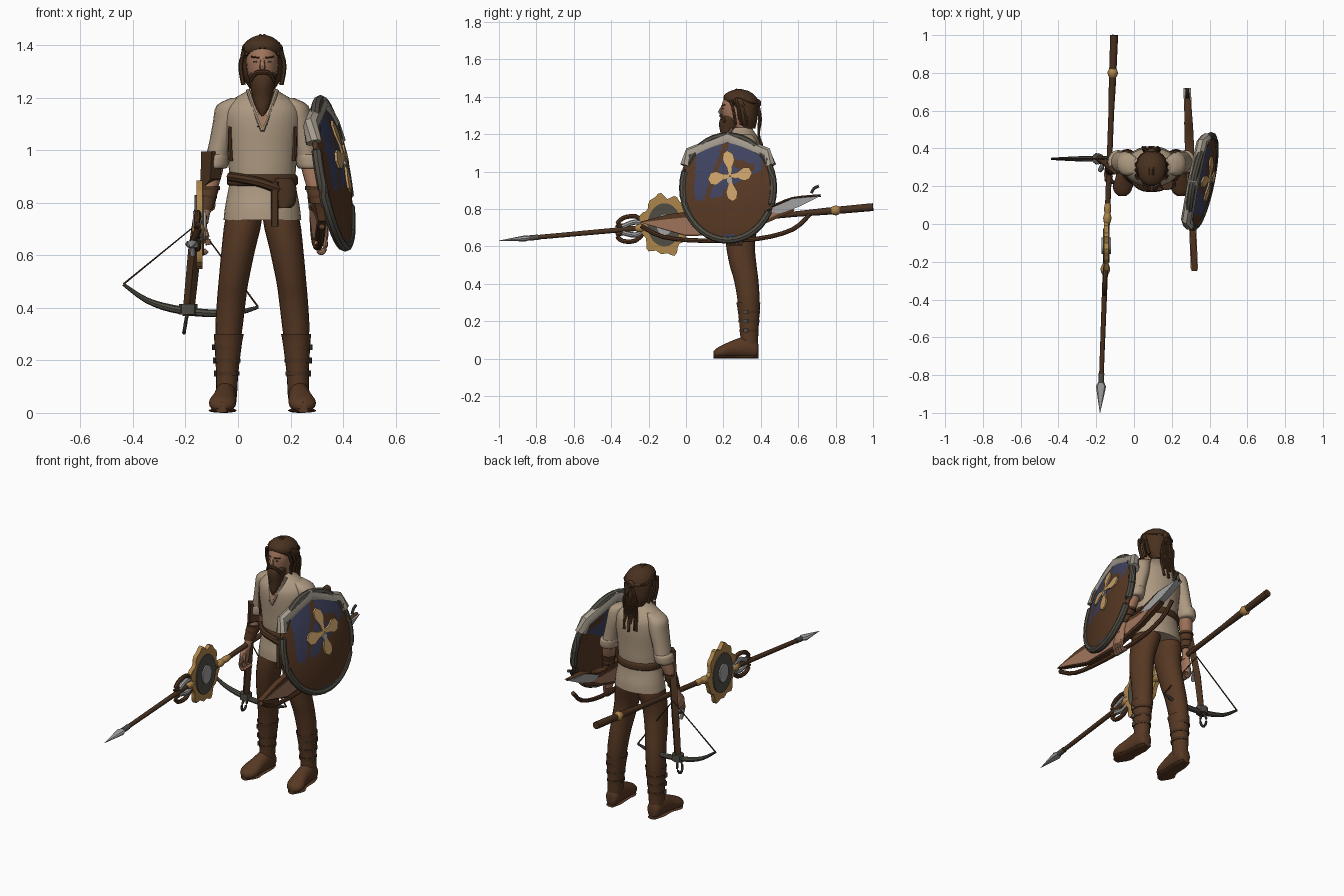
import bpy, bmesh, math, random
from mathutils import Vector

random.seed(4)
cube = bpy.data.objects.get("Cube")
if cube:
    bpy.data.objects.remove(cube, do_unlink=True)

CX = 0.093  # centre line of the figure


def material(name, color):
    mat = bpy.data.materials.new(name)
    mat.use_nodes = True
    mat.diffuse_color = (*color, 1)
    node = mat.node_tree.nodes["Principled BSDF"]
    node.inputs["Base Color"].default_value = (*color, 1)
    node.inputs["Roughness"].default_value = 0.8
    return mat


linen = material("linen", (0.42, 0.32, 0.22))
leather = material("brown leather", (0.095, 0.04, 0.017))
dark = material("dark brown", (0.066, 0.031, 0.014))
skin = material("skin", (0.35, 0.175, 0.105))
steel = material("steel", (0.36, 0.36, 0.36))
iron = material("dark iron", (0.08, 0.074, 0.058))
gold = material("worn gold", (0.42, 0.235, 0.07))
tan = material("painted gold", (0.58, 0.35, 0.14))
blue = material("shield blue", (0.05, 0.055, 0.115))
pale = material("pale metal", (0.38, 0.335, 0.275))


def finish(name, bm, *mats):
    bmesh.ops.recalc_face_normals(bm, faces=bm.faces)
    mesh = bpy.data.meshes.new(name)
    bm.to_mesh(mesh)
    bm.free()
    for mat in mats:
        mesh.materials.append(mat)
    mesh.shade_smooth()
    mesh.set_sharp_from_angle(angle=math.radians(40))
    obj = bpy.data.objects.new(name, mesh)
    bpy.context.collection.objects.link(obj)
    return obj


def resample(rows, steps):
    """Catmull-Rom through rows of numbers."""
    out = []
    for i in range(len(rows) - 1):
        a, b, c, d = (rows[min(max(k, 0), len(rows) - 1)] for k in range(i - 1, i + 3))
        for s in range(steps):
            t = s / steps
            out.append([q + t / 2 * (r - p + t * (2 * p - 5 * q + 4 * r - w + t * (3 * q - p - 3 * r + w)))
                        for p, q, r, w in zip(a, b, c, d)])
    return out + [list(rows[-1])]


def loft(name, mat, rows, axis=None, n=16, steps=3):
    """Rows are x, y, z, radius, second radius; axis None follows the path."""
    rows = resample([(*r, r[3]) if len(r) == 4 else r for r in rows], steps)
    bm, rings = bmesh.new(), []
    pts = [Vector(r[:3]) for r in rows]
    for i, (p, r) in enumerate(zip(pts, rows)):
        u, v = Vector((1, 0, 0)), Vector((0, 1, 0)) if axis == "Z" else Vector((0, 0, 1))
        if axis is None:
            t = (pts[min(i + 1, len(pts) - 1)] - pts[max(i - 1, 0)]).normalized()
            u = t.cross(Vector((0, 0, 1)) if abs(t.z) < 0.95 else Vector((0, 1, 0))).normalized()
            v = u.cross(t)
        angles = [math.tau * k / n for k in range(n)]
        rings.append([bm.verts.new(p + u * r[3] * math.cos(a) + v * r[4] * math.sin(a)) for a in angles])
    for a, b in zip(rings, rings[1:]):
        for k in range(n):
            bm.faces.new((a[k], a[k - 1], b[k - 1], b[k]))
    bm.faces.new(rings[0])
    bm.faces.new(rings[-1])
    return finish(name, bm, mat)


def tube(name, mat, points, radius, n=8, steps=3):
    return loft(name, mat, [(*p, radius) for p in points], n=n, steps=steps)


def plate(name, mat, outline, place, thick):
    """Flat outline with its corners put in space by place(u, v, w)."""
    bm = bmesh.new()
    sides = [[bm.verts.new(place(u, v, w)) for u, v in outline] for w in (-thick / 2, thick / 2)]
    for side in sides:
        bm.faces.new(side)
    for k in range(len(outline)):
        bm.faces.new((sides[0][k], sides[0][k - 1], sides[1][k - 1], sides[1][k]))
    return finish(name, bm, mat)


# Torso: tunic, belt, pouch, open collar
loft("tunic", linen, [(CX, .3, z, a, b) for z, a, b in (
    (.735, .148, .113), (.78, .143, .11), (.83, .134, .1), (.88, .125, .095), (.93, .128, .098), (1.0, .134, .1),
    (1.09, .146, .105), (1.15, .145, .1), (1.19, .118, .08), (1.22, .07, .06), (1.235, .05, .05))], "Z", 28)
loft("belt", dark, [(CX, .3, z, a, a - .03) for z, a in ((.865, .126), (.873, .135), (.9, .134), (.908, .126))], "Z", 28)
tube("belt_wrap", dark, [(-.03, .26, .9), (.03, .2, .89), (CX, .187, .875), (.16, .2, .85), (.205, .25, .845)], .018)
loft("belt_pouch", dark, [(.175, .21, z, a, .03) for z, a in ((.78, .025), (.8, .044), (.86, .047), (.895, .03))], "Z")
loft("belt_tail", dark, [(.14, .185, z, .014, .008) for z in (.88, .8, .71)], "Z", 8)
plate("open_collar", skin, [(-.04, 1.225), (.04, 1.225), (0, 1.08)],
      lambda u, v, w: (CX + u, .186 + (v - 1.09) * .32 + w, v), .009)
for s in (-1, 1):
    tube("collar_edge", linen, [(CX + s * .055, .245, 1.23), (CX + s * .028, .208, 1.15), (CX, .186, 1.075)], .008)
    tube("side_lacing", leather, [(CX + s * .122, .246, 1.09), (CX + s * .123, .25, 1.02), (CX + s * .12, .252, .96)], .008)
for k in range(4):
    tube("collar_lace", leather, [(CX - .02, .188 + k * .008, 1.09 + k * .02),
                                  (CX + .02, .19 + k * .008, 1.1 + k * .02)], .003, 6, 1)

# Arms and legs, built for both sides
for s, side in ((-1, "right"), (1, "left")):
    def out(rows):
        return [(CX + s * r[0], *r[1:]) for r in rows]

    loft(side + "_sleeve", linen, out([(.09, .31, 1.2, .03, .04), (.125, .315, 1.17, .05, .06), (.138, .32, 1.11, .05, .064),
                                       (.158, .325, 1.03, .045, .058), (.177, .33, .95, .045, .055)]), "Z")
    loft(side + "_cuff", linen, out([(.172, .33, .985, .046, .058), (.177, .33, .975, .052, .062),
                                     (.182, .328, .94, .051, .06), (.184, .326, .93, .043, .05)]), "Z")
    loft(side + "_forearm", skin, out([(.178, .33, .96, .036), (.195, .315, .89, .036),
                                       (.218, .29, .78, .024), (.228, .275, .72, .021)]), "Z")
    loft(side + "_hand", skin, out([(.226, .277, .735, .018, .022), (.232, .265, .7, .019, .04),
                                    (.233, .26, .665, .017, .038), (.23, .262, .645, .012, .03)]), "Z")
    for k in range(4):
        y = .232 + k * .02
        tube(side + "_finger", skin, out([(.235, y, .67), (.24, y, .635), (.226, y, .61), (.212, y, .62)]), .01)
    tube(side + "_thumb", skin, out([(.22, .245, .7), (.212, .225, .67), (.205, .222, .64)]), .011)
    loft(side + "_bracer", leather, out([(.2, .309, .865, .038), (.207, .302, .835, .036), (.219, .288, .775, .03)]), "Z")
    for k in range(3):
        loft(side + "_bracer_strap", dark, out([(.202 + k * .007, .307 - k * .007, .855 - k * .033 + d, .04 - k * .004)
                                                for d in (-.006, .006)]), "Z")
    loft(side + "_trouser_leg", leather, out([
        (.064, .3, .8, .05, .07), (.072, .3, .735, .07, .09), (.092, .29, .62, .064, .078), (.11, .305, .5, .057, .072),
        (.118, .32, .43, .055, .066), (.127, .333, .33, .052, .06), (.13, .335, .26, .045, .055)]), "Z", 20)
    loft(side + "_boot_shaft", leather, out([
        (.128, .333, .29, .05, .058), (.128, .333, .3, .057, .064), (.13, .335, .27, .053, .06),
        (.134, .338, .16, .043, .05), (.137, .338, .06, .04, .046)]), "Z", 20)
    loft(side + "_foot", leather, out([
        (.137, .388, .045, .015, .025), (.137, .375, .05, .036, .049), (.14, .32, .06, .042, .059), (.145, .25, .05, .045, .048),
        (.152, .2, .038, .052, .037), (.154, .165, .03, .04, .027), (.155, .148, .026, .015, .015)]), "Y", 18)
    loft(side + "_sole", leather, out([(.137, .388, .009, .025, .009), (.14, .33, .009, .042, .009), (.144, .25, .009, .042, .009),
                                       (.152, .2, .009, .054, .009), (.155, .147, .009, .02, .009)]), "Y", 12)
    for z in (.25, .2, .15):
        r = .036 + z * .065
        loft(side + "_boot_strap", dark, out([(.133, .337, z + d, r, r + .007) for d in (-.008, .008)]), "Z", 18)
        loft(side + "_buckle", iron, out([(.134 + r, .32, z + d, .005, .012) for d in (-.011, .011)]), "Z", 8)

# Head, face and hair
loft("head", skin, [(CX, *r) for r in (
    (.315, 1.18, .05, .05), (.31, 1.23, .042, .046), (.275, 1.25, .042, .062), (.268, 1.29, .056, .073),
    (.27, 1.35, .062, .08), (.28, 1.4, .05, .07), (.28, 1.425, .02, .03))], "Z", 20)
loft("nose", skin, [(CX, .195, 1.35, .007, .006), (CX, .184, 1.32, .011, .012), (CX, .19, 1.305, .01, .008)], "Z", 8)
loft("beard", dark, [(CX, *r) for r in (
    (.255, 1.305, .05, .045), (.245, 1.285, .053, .062), (.235, 1.25, .047, .06), (.22, 1.2, .037, .036),
    (.205, 1.16, .024, .02), (.2, 1.13, .006, .006))], "Z", 14)
loft("hair_cap", dark, [(CX, *r) for r in (
    (.335, 1.23, .045, .035), (.322, 1.28, .074, .06), (.315, 1.34, .081, .07), (.296, 1.378, .08, .09),
    (.285, 1.41, .066, .08), (.285, 1.432, .036, .045), (.285, 1.44, .008, .01))], "Z", 24)
for s in (-1, 1):
    tube("moustache", dark, [(CX, .186, 1.298), (CX + s * .025, .19, 1.294), (CX + s * .043, .21, 1.265)], .009)
    tube("eyebrow", dark, [(CX + s * .012, .193, 1.353), (CX + s * .042, .207, 1.357)], .004, 6)
    loft("eye", iron, [(CX + s * .027, .197, 1.337 + d, .008, .004) for d in (-.003, .003)], "Z", 8)
    for k in range(6):
        u = .008 + k * .013
        tube("hair_strand", dark, [(CX + s * u, .205 + k * .009, 1.385 - k * .006), (CX + s * u * .95, .27, 1.437 - k * .008),
                                   (CX + s * u * .95, .345, 1.41 - k * .008), (CX + s * u * .3, .385, 1.365)], .007, 6)
    for k in range(3):
        tube("side_lock", dark, [(CX + s * .07, .24 + k * .03, 1.38), (CX + s * .083, .255 + k * .03, 1.32),
                                 (CX + s * .072, .265 + k * .03, 1.25)], .009, 6)
loft("hair_knot", dark, [(CX, .37 + k * .015, 1.365, r) for k, r in enumerate((.012, .024, .012))], "Y", 10)
for k in range(7):
    x = CX + (k - 3) * .013
    tube("hair_braid", dark, [(CX, .385, 1.36), (x, .39 + random.uniform(0, .01), 1.28), (x, .388, 1.2),
                              (x + random.uniform(-.01, .01), .405, random.uniform(1.07, 1.16))], .008, 6)


# Round shield, leaning and domed
def on_shield(u, v, w=0):
    y, z = .225 + u * .255, .912 + v * .293
    dome = .045 * max(0, 1 - u * u - v * v)
    return Vector((.355 + .2 * (y - .225) - .17 * (z - .92) + dome + w, y, z))


bm = bmesh.new()
count, rows = 72, 20
rings = [[bm.verts.new(on_shield(r / rows * math.cos(math.tau * k / count), r / rows * math.sin(math.tau * k / count)))
          for k in range(count)] for r in range(1, rows + 1)]
bm.faces.new(rings[0])
for a, b in zip(rings, rings[1:]):
    for k in range(count):
        bm.faces.new((a[k], b[k], b[k - 1], a[k - 1]))
for f in bm.faces:
    c = f.calc_center_median()
    u, v = (c.y - .225) / .255, (c.z - .912) / .293
    gap = -.42 < u - v * .4 < -.32 or (.1 < u < .55 and .42 < v + u * .3 < .58)
    field = -.68 < u < .7 and v > (.42 * u if u > -.1 else -.12 + .2 * u) and not gap
    f.material_index = int(field or (abs(u - .05) < .13 and v < -.83))
board = finish("shield_board", bm, leather, blue)
board.modifiers.new("thickness", "SOLIDIFY").thickness = .015
board.modifiers["thickness"].offset = 0
tube("shield_rim", iron, [on_shield(.95 * math.cos(a), .95 * math.sin(a)) for a in
                          [math.tau * k / 40 for k in range(41)]], .02, 8, 1)
loft("shield_top_guard", pale, [(*on_shield(u, v, -.006), .03, .036) for u, v in (
    (-.88, .4), (-.8, .62), (0, .9), (.8, .62), (.88, .4))], n=8, steps=1)
for k in range(4):
    a = math.tau * k / 4 + .12
    kite = [(.01, -.03), (.16, -.06), (.28, -.12), (.4, -.1), (.47, 0), (.42, .1), (.3, .12), (.16, .05), (.01, .03)]
    plate("shield_petal", tan, [(.04 + p * math.cos(a) - q * math.sin(a), .22 + p * math.sin(a) + q * math.cos(a))
                                for p, q in kite], lambda u, v, w: on_shield(u, v, w + .012), .009)
plate("shield_stud", pale, [(.03 + .07 * math.cos(k * .7), .14 + .06 * math.sin(k * .7)) for k in range(9)],
      lambda u, v, w: on_shield(u, v, w + .015), .009)


# Curved blade slung behind the shield
def on_blade(y, z, w):
    return Vector((.31 - .04 * y + w, y, z))


plate("blade_body", leather, [(-.25, .73), (-.1, .77), (.1, .8), (.4, .8), (.56, .83), (.58, .79), (.42, .72),
                              (.2, .66), (0, .655), (-.12, .69)], on_blade, .03)
plate("blade_inlay", skin, [(-.24, .728), (-.1, .745), (.1, .765), (.4, .775), (.55, .805), (.42, .735), (.2, .67), (0, .662),
                            (-.12, .695)], on_blade, .038)
plate("blade_tip", steel, [(.42, .79), (.57, .855), (.72, .87), (.6, .81), (.5, .775)], on_blade, .04)
loft("blade_spine", leather, [(*on_blade(y, z, 0), r, .007) for y, z, r in (
    (.36, .8, .024), (.46, .815, .024), (.57, .857, .021), (.72, .872, .008))], n=8)
tube("blade_strap", leather, [on_blade(y, z, 0) for y, z in ((-.24, .71), (-.12, .65), (.1, .63), (.38, .64), (.57, .69), (.66, .77))], .012)
tube("blade_hook", iron, [on_blade(y, z, 0) for y, z in ((.67, .885), (.685, .91), (.71, .922))], .008)


# Spear with an ornate disc
def on_spear(y, dz=0, dx=0):
    return (-.1425 + .0375 * y + dx, y, .72 + .09 * y + dz)


loft("spear_shaft", dark, [(*on_spear(y), r) for y, r in ((-.86, .012), (-.3, .014), (.6, .015), (.75, .019), (1, .021))], n=12, steps=1)
loft("spear_tip", steel, [(*on_spear(y), *r) for y, *r in ((-.83, .012, .01), (-.86, .027, .016), (-1, .001, .001))], n=8, steps=1)
loft("spear_socket", iron, [(*on_spear(y), .015) for y in (-.84, -.79)], n=10, steps=1)
for y, r in ((-.24, .026), (.03, .022), (.08, .019), (.8, .028)):
    loft("spear_knot", gold, [(*on_spear(y + d), e) for d, e in ((-.03, .015), (0, r), (.03, .015))], n=10)
for name, mat, size, thick in (("disc_edge", gold, 1, .024), ("disc_field", iron, .72, .036), ("disc_heart", steel, .34, .05)):
    ring = []
    for k in range(48):
        a = math.tau * k / 48
        r = size * (1 + (.07 * math.cos(6 * a + 1) + .06 * math.cos(11 * a) if mat == gold else 0))
        ring.append((-.115 + .125 * r * math.cos(a), .715 + .16 * r * math.sin(a)))
    plate(name, mat, ring, lambda y, z, w: (-.147 + w, y, z), thick)
for s in (-1, 1):
    tube("spear_claw", leather, [on_spear(-.22, s * .02), on_spear(-.27, s * .065), on_spear(-.34, s * .06),
                                 on_spear(-.37, s * .025), on_spear(-.33, s * .02)], .012)
    tube("spear_fang", steel, [on_spear(-.21, s * .01), on_spear(-.27, s * .035), on_spear(-.34, s * .015)], .014)

# Crossbow hanging beside the right arm
Y = .345
loft("crossbow_stock", dark, [(-.1, .295, .995, .04, .034), (-.105, .295, .89, .038, .034), (-.13, .31, .86, .024, .026),
                              (-.165, .335, .62, .025, .024), (-.19, Y, .37, .022, .022)], "Z", 4, 1)
limb = [(-.437, .49, .006), (-.35, .43, .011), (-.25, .397, .015), (-.12, .38, .015), (0, .383, .011), (.077, .403, .006)]
loft("crossbow_limb", iron, [(x, Y, z, r) for x, z, r in limb], n=8)
tube("crossbow_string", dark, [(-.437, Y, .49), (-.155, Y, .72), (.077, Y, .403)], .004, 6, 1)
loft("crossbow_clamp", iron, [(-.19, Y, z, .035, .03) for z in (.375, .415)], "Z", 8, 1)
tube("crossbow_stirrup", iron, [(-.2 + .006 * math.sin(a), Y + .024 * math.cos(a), .34 + .035 * math.sin(a))
                                for a in [math.tau * k / 12 for k in range(13)]], .007, 8, 1)
tube("crossbow_trigger", steel, [(-.16, Y - .02, .66), (-.18, Y - .06, .64), (-.17, Y - .05, .6)], .012)
